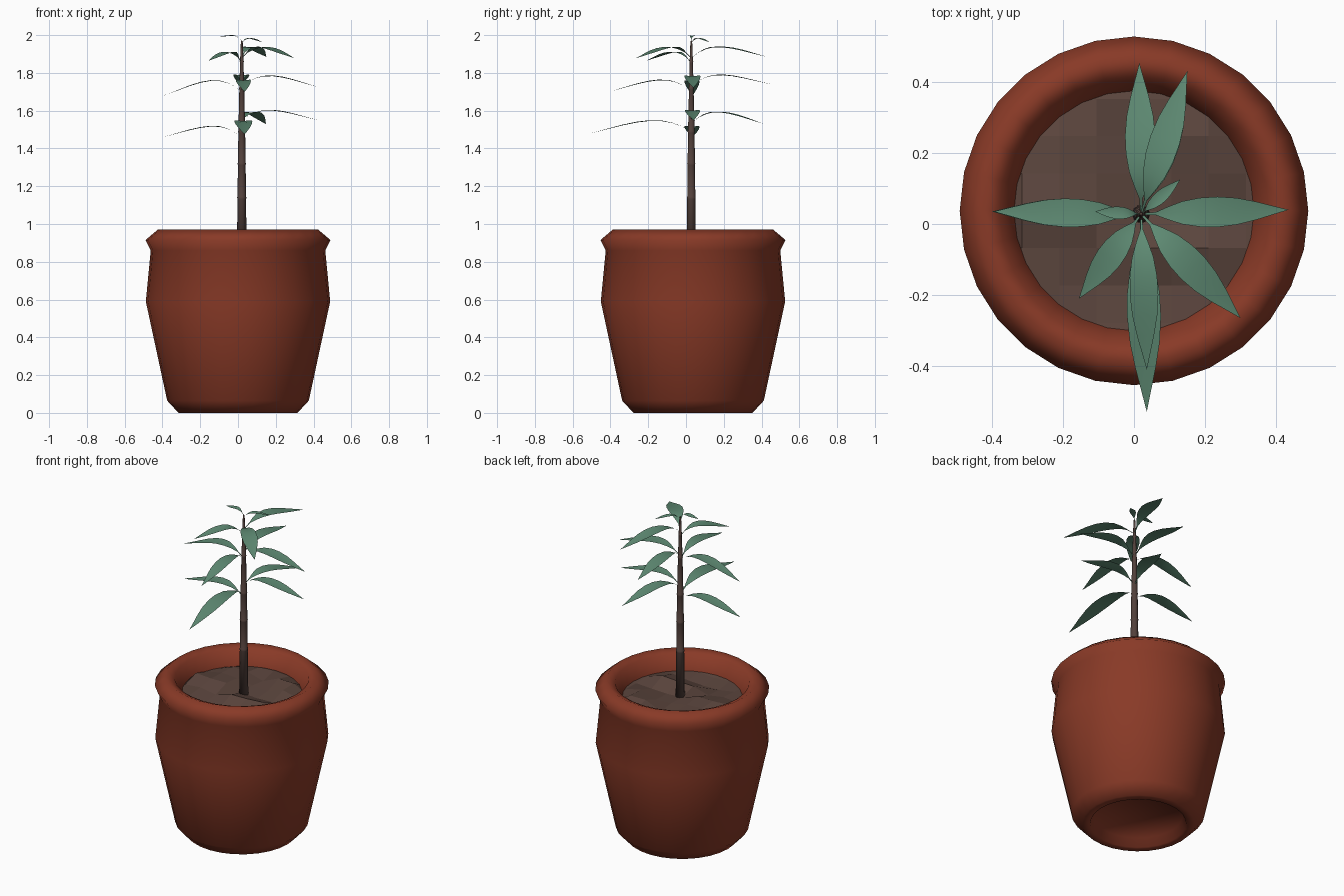
import bpy, bmesh, math, random
from mathutils import Vector

if "Cube" in bpy.data.objects:
    bpy.data.objects.remove(bpy.data.objects["Cube"])

random.seed(4)
CX, CY = 0.0, 0.037          # pot axis
SX, SY = 0.02, 0.028         # stem axis


def material(name, rgb):
    m = bpy.data.materials.new(name)
    m.diffuse_color = (*rgb, 1)
    m.use_nodes = True
    m.node_tree.nodes["Principled BSDF"].inputs["Base Color"].default_value = m.diffuse_color
    return m


TERRACOTTA = material("terracotta", (0.25, 0.042, 0.02))
SOIL = material("soil brown", (0.105, 0.06, 0.047))
BARK = material("bark brown", (0.085, 0.052, 0.044))
GREEN = material("leaf green", (0.115, 0.26, 0.175))


def finish(bm, name, mat, smooth=True):
    me = bpy.data.meshes.new(name)
    bm.to_mesh(me)
    bm.free()
    for p in me.polygons:
        p.use_smooth = smooth
    me.materials.append(mat)
    ob = bpy.data.objects.new(name, me)
    bpy.context.collection.objects.link(ob)
    return ob


def lathe(name, profile, sides, cx, cy, mat, smooth=True):
    """Spin an (r, z) profile around a vertical axis; r = 0 closes to a point."""
    bm = bmesh.new()
    rings = []
    for r, z in profile:
        if r == 0:
            rings.append([bm.verts.new((cx, cy, z))] * sides)
        else:
            rings.append([bm.verts.new((cx + r * math.cos(2 * math.pi * i / sides),
                                        cy + r * math.sin(2 * math.pi * i / sides), z))
                          for i in range(sides)])
    for a, b in zip(rings, rings[1:]):
        for i in range(sides):
            j = (i + 1) % sides
            quad = list(dict.fromkeys((a[i], a[j], b[j], b[i])))
            bm.faces.new(quad)
    bmesh.ops.recalc_face_normals(bm, faces=bm.faces)
    return finish(bm, name, mat, smooth)


# Pot: recessed base, tapered body, rolled rim, inner wall, hidden floor
lathe("pot", [(0, 0.05), (0.25, 0.05), (0.27, 0.0), (0.315, 0.0), (0.375, 0.065),
              (0.488, 0.59), (0.462, 0.86), (0.49, 0.915), (0.425, 0.97),
              (0.378, 0.95), (0.335, 0.86), (0.325, 0.80), (0, 0.80)],
      28, CX, CY, TERRACOTTA)

# Soil: disc cut into a square grid, with uneven heights
bm = bmesh.new()
bmesh.ops.create_circle(bm, cap_ends=True, segments=28, radius=0.338)
for axis in ((1, 0, 0), (0, 1, 0)):
    for k in range(-3, 4):
        bmesh.ops.bisect_plane(bm, geom=bm.verts[:] + bm.edges[:] + bm.faces[:],
                               plane_co=Vector(axis) * (0.105 * k), plane_no=axis)
for v in bm.verts:
    edge = v.co.xy.length > 0.325
    v.co += Vector((CX, CY, 0.865 + (0 if edge else random.uniform(-0.02, 0.035))))
finish(bm, "soil", SOIL, smooth=False)

# Stem: tapering segments with a small collar at every node
nodes = [(0.84, 0.026), (1.14, 0.0225), (1.32, 0.0205), (1.49, 0.018),
         (1.72, 0.013), (1.86, 0.009), (1.965, 0.005)]
profile = [(0, 0.84), nodes[0][::-1]]
for z, r in nodes[1:-1]:
    profile += [(r, z - 0.008), (r + 0.0025, z), (r, z + 0.004)]
profile += [nodes[-1][::-1], (0, 1.975)]
stem = lathe("stem", profile, 10, SX, SY, BARK)

# Leaf outline: (fraction along leaf, fraction of half width)
OUTLINE = [(0, 0.06), (0.1, 0.1), (0.18, 0.42), (0.28, 0.76), (0.4, 0.96), (0.52, 1),
           (0.65, 0.88), (0.78, 0.6), (0.9, 0.27), (1, 0)]


def leaf(name, tip, peak, width, rise=0.06):
    """Arching blade from the stem to the tip, highest a third of the way out."""
    start = Vector((SX, SY))
    end = Vector(tip[:2])
    side = (end - start).normalized().orthogonal()
    bm = bmesh.new()
    rows = []
    for t, w in OUTLINE:
        if t < 0.35:
            z = peak - rise * (1 - t / 0.35) ** 2
        else:
            u = (t - 0.35) / 0.65
            z = peak - (peak - tip[2]) * (1.9 * u * u - 0.9 * u ** 3)
        c = start.lerp(end, t)
        if w == 0:
            rows.append([bm.verts.new((*c, z))] * 3)
        else:
            rows.append([bm.verts.new((*(c + side * (s * w * width / 2)), z - (0.004 * w if s == 0 else 0)))
                         for s in (-1, 0, 1)])
    for a, b in zip(rows, rows[1:]):
        for i in (0, 1):
            bm.faces.new(list(dict.fromkeys((a[i], a[i + 1], b[i + 1], b[i]))))
    bm.normal_update()
    if sum(f.normal.z for f in bm.faces) < 0:
        bmesh.ops.reverse_faces(bm, faces=bm.faces[:])
    finish(bm, name, GREEN)


# Leaves by tier: tip position, peak height, width
LEAVES = [
    ("lower_leaf_right", (0.425, 0.04, 1.55), 1.605, 0.08),
    ("lower_leaf_left", (-0.40, 0.035, 1.46), 1.52, 0.08),
    ("lower_leaf_front", (0.036, -0.528, 1.475), 1.55, 0.095),
    ("lower_leaf_back", (0.148, 0.415, 1.53), 1.595, 0.085),
    ("middle_leaf_right", (0.435, 0.04, 1.722), 1.787, 0.085),
    ("middle_leaf_left", (-0.395, 0.035, 1.68), 1.762, 0.08),
    ("middle_leaf_front", (0.036, -0.41, 1.70), 1.765, 0.08),
    ("middle_leaf_back", (0.015, 0.453, 1.74), 1.792, 0.085),
    ("upper_leaf_right", (0.30, -0.265, 1.878), 1.938, 0.09),
    ("upper_leaf_left", (-0.155, -0.21, 1.865), 1.912, 0.075),
    ("upper_leaf_back", (0.15, 0.43, 1.885), 1.94, 0.085),
]
for args in LEAVES:
    leaf(*args)

# Young leaves at the tip
leaf("bud_leaf_left", (-0.11, 0.035, 1.992), 2.0, 0.035, rise=0.035)
leaf("bud_leaf_right", (0.13, 0.125, 1.962), 1.984, 0.035, rise=0.025)
